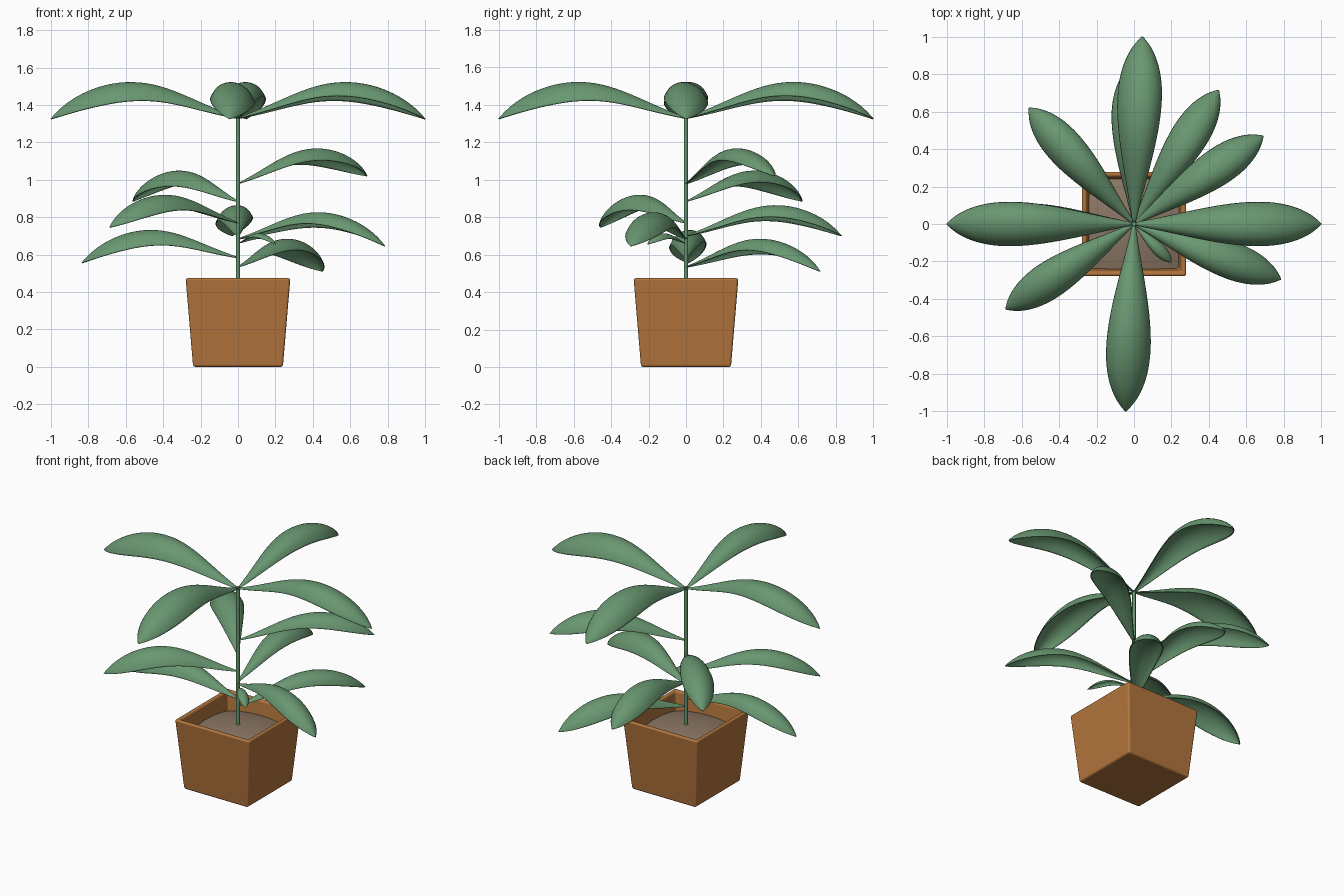
import bpy, bmesh, math
from mathutils import Vector, Matrix

cube = bpy.data.objects.get("Cube")
if cube:
    bpy.data.objects.remove(cube, do_unlink=True)


def material(name, rgb):
    mat = bpy.data.materials.new(name)
    mat.use_nodes = True
    mat.diffuse_color = (*rgb, 1)
    mat.node_tree.nodes["Principled BSDF"].inputs["Base Color"].default_value = (*rgb, 1)
    return mat


LEAF = material("leaf green", (0.14, 0.31, 0.165))
CLAY = material("terracotta", (0.45, 0.18, 0.047))
SOIL = material("soil brown", (0.26, 0.185, 0.13))


def finish(name, bm, mat, angle=180):
    bmesh.ops.recalc_face_normals(bm, faces=bm.faces)
    mesh = bpy.data.meshes.new(name)
    bm.to_mesh(mesh)
    bm.free()
    mesh.materials.append(mat)
    obj = bpy.data.objects.new(name, mesh)
    bpy.context.collection.objects.link(obj)
    bpy.ops.object.select_all(action="DESELECT")
    bpy.context.view_layer.objects.active = obj
    obj.select_set(True)
    bpy.ops.object.shade_smooth_by_angle(angle=math.radians(angle))
    return obj


# Pot: square rings run up the outside, over the rim and down inside
bm = bmesh.new()
rings = []
for half, z in [(0.24, 0), (0.28, 0.475), (0.252, 0.475), (0.235, 0.33)]:
    rings.append([bm.verts.new((sx * half, sy * half, z))
                  for sx, sy in ((-1, -1), (1, -1), (1, 1), (-1, 1))])
for low, high in zip(rings, rings[1:]):
    for i in range(4):
        j = (i + 1) % 4
        bm.faces.new((low[i], low[j], high[j], high[i]))
bm.faces.new(rings[0])
bm.faces.new(rings[-1])
pot = finish("pot", bm, CLAY)
bevel = pot.modifiers.new("rounded edges", "BEVEL")
bevel.width = 0.013
bevel.segments = 3
bevel.limit_method = "ANGLE"
bevel.harden_normals = True

# Soil: a low mound that fills the pot
bm = bmesh.new()
bmesh.ops.create_grid(bm, x_segments=12, y_segments=12, size=0.243)
for v in bm.verts:
    v.co.z = 0.41 - 0.55 * (v.co.x ** 2 + v.co.y ** 2)
finish("soil", bm, SOIL)

# Stem
bm = bmesh.new()
bmesh.ops.create_cone(bm, cap_ends=True, segments=16, radius1=0.011, radius2=0.011,
                      depth=0.96, matrix=Matrix.Translation((0, 0, 0.86)))
finish("stem", bm, LEAF, 40)

# Leaf outline: distance along, half width, height of the midrib
OUTLINE = [(0, 0.005, 0), (0.13, 0.03, 0.05), (0.3, 0.068, 0.13), (0.45, 0.098, 0.185),
           (0.6, 0.117, 0.199), (0.74, 0.117, 0.173), (0.86, 0.092, 0.12),
           (0.95, 0.048, 0.053), (1, 0.001, -0.005)]
ARCH = math.radians(78)


def leaf(name, tip, base_z, size):
    """An arched blade running from the stem to its tip."""
    tip = Vector(tip)
    along = Vector((tip.x, tip.y, 0)).normalized()
    side = Vector((-along.y, along.x, 0))
    length = tip.xy.length
    slope = tip.z - base_z + 0.005 * size
    bm = bmesh.new()
    rows = []
    for t, width, height in OUTLINE:
        row = []
        for k in range(-3, 4):
            a = ARCH * k / 3
            across = width * size * math.sin(a) / math.sin(ARCH)
            drop = width * size * (1 - math.cos(a)) + 0.12 * across
            pos = along * (t * length) + side * across
            pos.z = base_z + height * size + slope * t - drop
            row.append(bm.verts.new(pos))
        rows.append(row)
    for r1, r2 in zip(rows, rows[1:]):
        for k in range(6):
            bm.faces.new((r1[k], r2[k], r2[k + 1], r1[k + 1]))
    obj = finish(name, bm, LEAF)
    sub = obj.modifiers.new("smooth blade", "SUBSURF")
    sub.levels = sub.render_levels = 2
    thick = obj.modifiers.new("blade thickness", "SOLIDIFY")
    thick.thickness = 0.006 * size
    thick.offset = 0


# Crown of four large leaves
for name, x, y in [("left", 1, 0), ("back", 0.045, 1), ("right", -1, 0), ("front", -0.045, -1)]:
    leaf("crown_leaf_" + name, (x, y, 1.325), 1.33, 1)

# Leaves climbing the stem: tip and height on the stem
STEM_LEAVES = [((0.69, 0.47, 1.02), 0.98), ((-0.56, 0.62, 0.885), 0.885),
               ((-0.685, -0.455, 0.745), 0.77), ((0.785, -0.295, 0.645), 0.685),
               ((-0.03, 0.83, 0.70), 0.70), ((-0.835, 0.015, 0.555), 0.585),
               ((0.452, 0.715, 0.51), 0.535)]
for i, (tip, base) in enumerate(STEM_LEAVES):
    leaf(f"stem_leaf_{i + 1}", tip, base, 0.84)

# Young leaf
leaf("young_leaf", (0.2, -0.205, 0.655), 0.66, 0.29)
